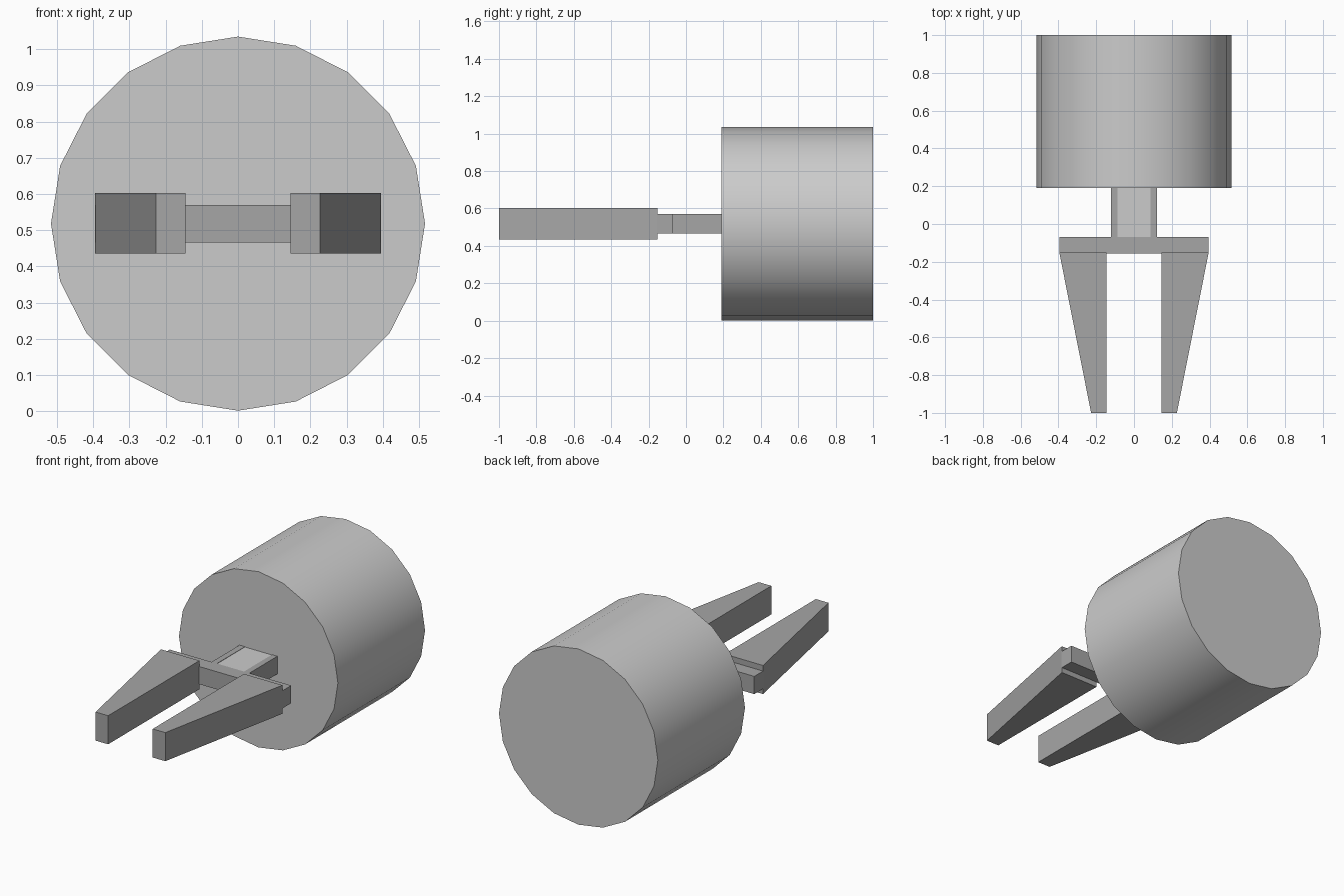
import bpy, bmesh, math

if "Cube" in bpy.data.objects:
    bpy.data.objects.remove(bpy.data.objects["Cube"])

CZ = 0.518  # height of the central axis

dark = bpy.data.materials.new("dark_grey")
dark.diffuse_color = (0.38, 0.38, 0.38, 1)
dark.use_nodes = True
dark.node_tree.nodes["Principled BSDF"].inputs["Base Color"].default_value = dark.diffuse_color


def prism(name, outline, z0, z1, mat=None):
    """Extrude an xy outline from z0 up to z1."""
    bm = bmesh.new()
    face = bm.faces.new([bm.verts.new((x, y, z0)) for x, y in outline])
    top = bmesh.ops.extrude_face_region(bm, geom=[face])
    verts = [v for v in top["geom"] if isinstance(v, bmesh.types.BMVert)]
    bmesh.ops.translate(bm, verts=verts, vec=(0, 0, z1 - z0))
    bmesh.ops.recalc_face_normals(bm, faces=bm.faces[:])
    mesh = bpy.data.meshes.new(name)
    bm.to_mesh(mesh)
    bm.free()
    obj = bpy.data.objects.new(name, mesh)
    bpy.context.collection.objects.link(obj)
    if mat:
        mesh.materials.append(mat)
    return obj


def rect(x0, x1, y0, y1):
    return [(x0, y0), (x1, y0), (x1, y1), (x0, y1)]


# Round drum lying along y
bpy.ops.mesh.primitive_cylinder_add(vertices=20, radius=0.517, depth=0.81,
                                    location=(0, 0.595, CZ),
                                    rotation=(math.pi / 2, 0, 0))
bpy.context.object.name = "drum"
bpy.ops.object.shade_smooth_by_angle(angle=math.radians(30))

# Cross bar carrying the fingers
prism("cross_bar", rect(-0.395, 0.395, -0.155, -0.07), 0.466, 0.57, dark)

# Neck: light core between two dark rails
prism("neck_core", rect(-0.088, 0.088, -0.07, 0.19), 0.468, 0.568)

# Neck rails and tapered fingers on both sides
for side, s in (("left", -1), ("right", 1)):
    prism(f"neck_rail_{side}", rect(s * 0.088, s * 0.123, -0.07, 0.19),
          0.466, 0.57, dark)
    prism(f"finger_{side}",
          [(s * 0.145, -0.152), (s * 0.395, -0.152),
           (s * 0.227, -1.0), (s * 0.145, -1.0)], 0.435, 0.603, dark)
